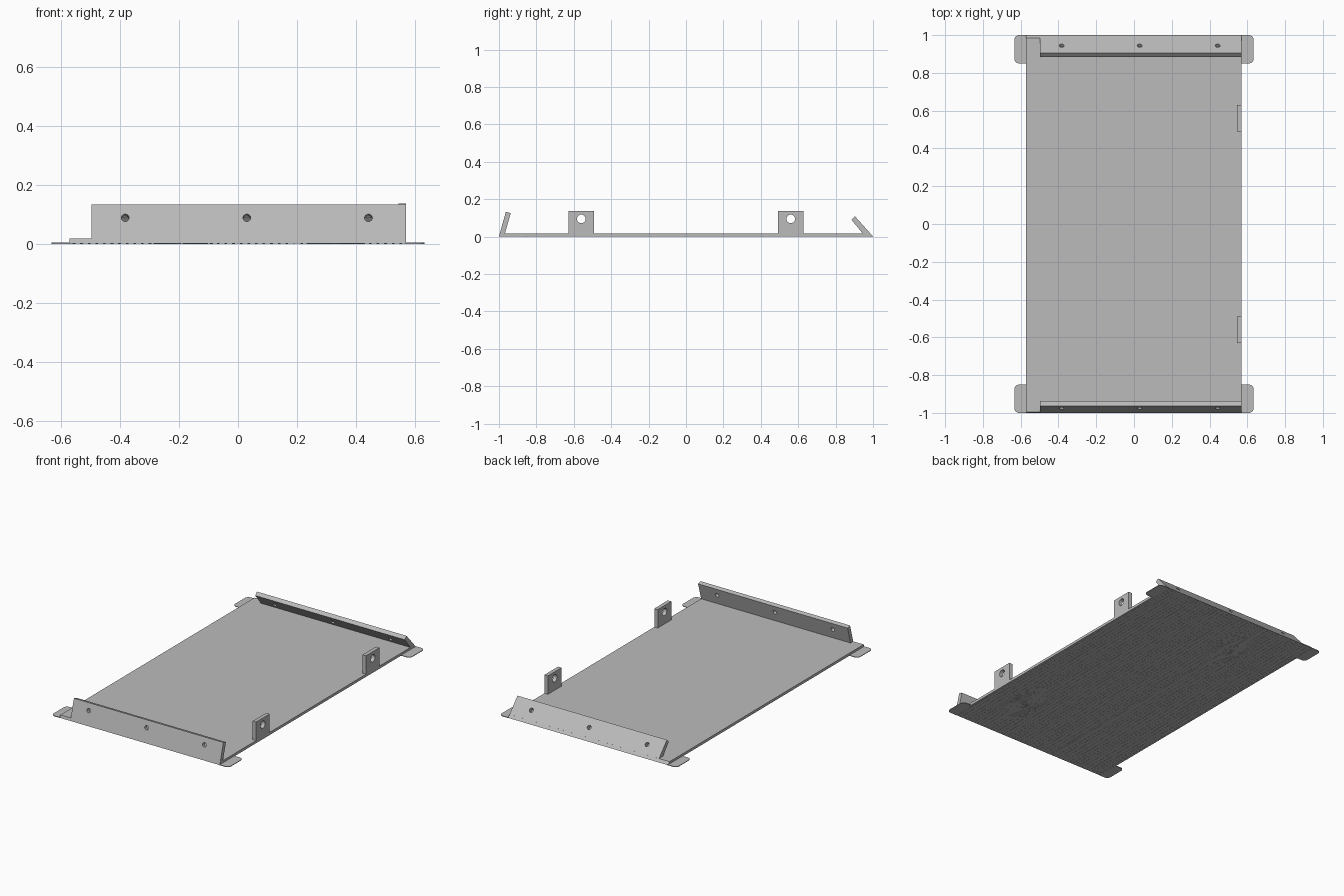
import bpy, bmesh, math
from mathutils import Vector

if "Cube" in bpy.data.objects:
    bpy.data.objects.remove(bpy.data.objects["Cube"])

gray = bpy.data.materials.new("light gray")
gray.diffuse_color = (0.5, 0.5, 0.5, 1)
gray.use_nodes = True
gray.node_tree.nodes["Principled BSDF"].inputs["Base Color"].default_value = gray.diffuse_color


def finish(bm, name):
    bmesh.ops.recalc_face_normals(bm, faces=bm.faces)
    mesh = bpy.data.meshes.new(name)
    bm.to_mesh(mesh)
    bm.free()
    mesh.materials.append(gray)
    ob = bpy.data.objects.new(name, mesh)
    bpy.context.collection.objects.link(ob)
    return ob


def prism(name, outline, offset):
    """Extrude a closed 3D outline along an offset."""
    bm = bmesh.new()
    face = bm.faces.new([bm.verts.new(p) for p in outline])
    new = bmesh.ops.extrude_face_region(bm, geom=[face])["geom"]
    bmesh.ops.translate(bm, vec=offset,
                        verts=[v for v in new if isinstance(v, bmesh.types.BMVert)])
    return finish(bm, name)


def drill(ob, centers, axis, radius):
    """Cut round holes through a part."""
    rot = Vector(axis).to_track_quat('Z', 'Y').to_matrix().to_4x4()
    bm = bmesh.new()
    for c in centers:
        made = bmesh.ops.create_cone(bm, cap_ends=True, segments=24, radius1=radius,
                                     radius2=radius, depth=0.1, matrix=rot)
        bmesh.ops.translate(bm, verts=made["verts"], vec=c)
    cutter = finish(bm, ob.name + "_cutter")
    cutter.hide_render = True
    cutter.hide_viewport = True
    mod = ob.modifiers.new("holes", 'BOOLEAN')
    mod.object = cutter
    mod.solver = 'EXACT'


LEFT, RIGHT, SKIN = -0.572, 0.57, 0.001

# Base plate with slanted ends
ends = [(-1, SKIN), (1, SKIN), (0.985, 0.018), (-0.995, 0.018)]
prism("base_plate", [(LEFT, y, z) for y, z in ends], (RIGHT - LEFT, 0, 0))

# Leaning end flanges with three screw holes each
flanges = {
    "front_flange": ([(-1, SKIN), (-0.963, 0.133), (-0.937, 0.126), (-0.97, 0.01)],
                     (-0.963, 0.085), (0, 1, -0.28)),
    "back_flange": ([(1, SKIN), (0.904, 0.108), (0.885, 0.09), (0.95, 0.01)],
                    (0.935, 0.055), (0, 0.75, 0.66)),
}
for name, (profile, hole, axis) in flanges.items():
    ob = prism(name, [(-0.497, y, z) for y, z in profile], (RIGHT + 0.497, 0, 0))
    drill(ob, [(x, *hole) for x in (-0.383, 0.03, 0.443)], axis, 0.013)

# Side lugs with a pin hole
for name, y in (("front_lug", -0.56), ("back_lug", 0.56)):
    square = [(0.545, y + a, z) for a, z in
              ((-0.069, SKIN), (0.069, SKIN), (0.069, 0.137), (-0.069, 0.137))]
    ob = prism(name, square, (RIGHT - 0.545, 0, 0))
    drill(ob, [(0.557, y, 0.095)], (1, 0, 0), 0.023)

# Thin corner tabs, rounded on the outside
r = 0.025
for sx in (-1, 1):
    for sy in (-1, 1):
        outline = [(0.565, 0.85)]
        for cx, cy, start in ((0.633 - r, 0.85 + r, -90), (0.633 - r, 1 - r, 0)):
            for i in range(7):
                a = math.radians(start + 15 * i)
                outline.append((cx + r * math.cos(a), cy + r * math.sin(a)))
        outline.append((0.565, 1))
        prism("corner_tab", [(sx * x, sy * y, 0) for x, y in outline], (0, 0, 0.004))

# Shallow wood grain on the underside: seams, wavy lines and knots
bm = bmesh.new()
knots = [(0.33, -0.63), (-0.2, 0.66)]


def ribbon(points, width, closed=False):
    pts = [Vector((x, y, 0)) for x, y in points]
    n = len(pts)
    rows = []
    for i, p in enumerate(pts):
        a = pts[i - 1] if closed or i else p
        b = pts[(i + 1) % n] if closed or i < n - 1 else p
        d = (b - a).normalized()
        side = Vector((-d.y, d.x, 0)) * width / 2
        rows.append([bm.verts.new(p + side), bm.verts.new(p - side)])
    for i in range(n if closed else n - 1):
        a, b = rows[i], rows[(i + 1) % n]
        bm.faces.new((a[0], b[0], b[1], a[1]))


def bend(x, y):
    """Push a grain line sideways around the knots."""
    for kx, ky in knots:
        d = x - kx
        x += math.copysign(0.045, d) * math.exp(-(d / 0.07) ** 2 - ((y - ky) / 0.12) ** 2)
    return x


for x in (-0.19, 0.19):
    ribbon([(x, -0.995), (x, 0.995)], 0.006)
for i in range(44):
    x = -0.557 + i * 0.0258
    if min(abs(x - 0.19), abs(x + 0.19)) > 0.008:
        ys = [-0.99 + 1.98 * k / 60 for k in range(61)]
        ribbon([(bend(x, y) + 0.003 * math.sin(5 * y + i), y) for y in ys], 0.003)
for kx, ky in knots:
    for s in (0.3, 0.65, 1):
        ring = [math.tau * k / 24 for k in range(24)]
        ribbon([(kx + 0.03 * s * math.cos(a), ky + 0.07 * s * math.sin(a)) for a in ring],
               0.003, closed=True)
new = bmesh.ops.extrude_face_region(bm, geom=bm.faces[:])["geom"]
bmesh.ops.translate(bm, vec=(0, 0, SKIN),
                    verts=[v for v in new if isinstance(v, bmesh.types.BMVert)])
finish(bm, "underside_grain")
